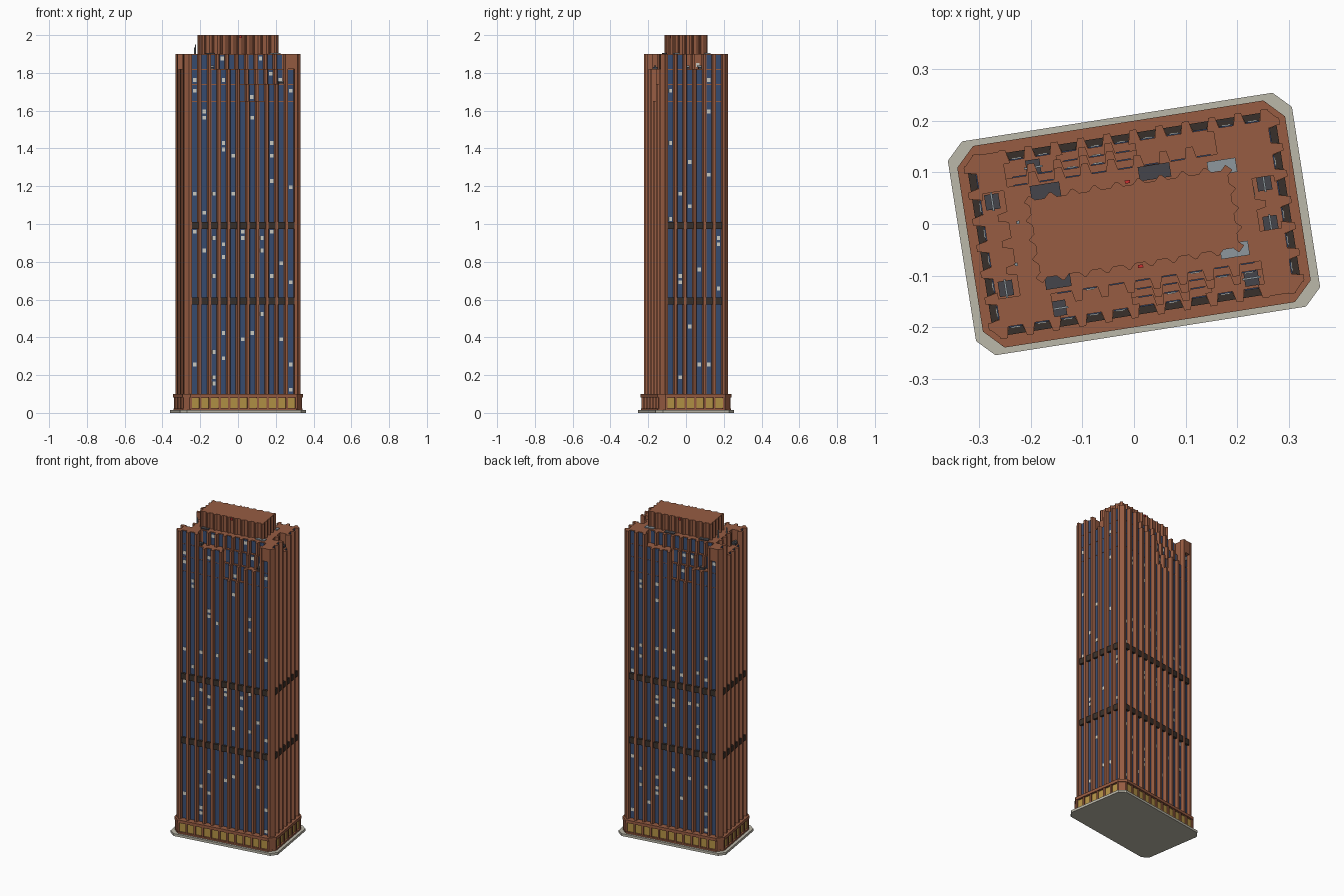
import bpy, bmesh, math, random
from mathutils import Matrix, Vector

if "Cube" in bpy.data.objects:
    bpy.data.objects.remove(bpy.data.objects["Cube"])

random.seed(4)
TH = math.radians(8.9)          # plan rotation of the whole tower
P = 0.0515                      # facade bay spacing
TOP = 1.9
LEVELS = [(0.1, 1.65, 0), (1.65, 1.74, .018), (1.74, 1.82, .034), (1.82, TOP, .05)]
COL = {
    "brick": (.31, .108, .055, 1), "glass": (.04, .075, .17, 1), "dark": (.04, .03, .024, 1),
    "lit": (.62, .62, .56, 1), "gold": (.46, .29, .06, 1), "stone": (.5, .48, .4, 1),
    "slate": (.06, .06, .07, 1), "metal": (.27, .31, .34, 1), "red": (.6, .03, .03, 1),
}
MATS = {}
for n, c in COL.items():
    MATS[n] = bpy.data.materials.new(n)
    MATS[n].diffuse_color = c
parts = {}


def prism(part, mat, pts, z0, z1, ang=0.0):
    """Extrude a plan polygon; collected into one mesh per named part."""
    bm = parts.setdefault((part, mat), bmesh.new())
    R = Matrix.Rotation(ang + TH, 3, 'Z')
    lo = [bm.verts.new(R @ Vector((x, y, z0))) for x, y in pts]
    hi = [bm.verts.new(R @ Vector((x, y, z1))) for x, y in pts]
    bm.faces.new(lo[::-1])
    bm.faces.new(hi)
    n = len(pts)
    for i in range(n):
        j = (i + 1) % n
        bm.faces.new((lo[i], lo[j], hi[j], hi[i]))


def box(part, mat, x0, x1, y0, y1, z0, z1, ang=0.0):
    prism(part, mat, [(x0, y0), (x1, y0), (x1, y1), (x0, y1)], z0, z1, ang)


def chamfered(hx, hy, c):
    return [(hx - c, -hy), (hx, -hy + c), (hx, hy - c), (hx - c, hy),
            (-hx + c, hy), (-hx, hy - c), (-hx, -hy + c), (-hx + c, -hy)]


def trap(s, d0, d1, w0, w1):
    """Trapezoid on a facade: w0 half width at depth d0, w1 at depth d1."""
    return [(s - w0, -d0), (s - w1, -d1), (s + w1, -d1), (s + w0, -d0)]


# paving slab and podium
prism("paving_slab", "stone", chamfered(.338, .21, .033), 0, .015)
prism("podium_core", "brick", chamfered(.308, .184, .032), .015, .1)
prism("podium_base", "brick", chamfered(.32, .196, .036), .015, .024)
prism("podium_cornice", "brick", chamfered(.322, .198, .037), .082, .1)

# tower core and corner piers
box("tower_core", "brick", -.24, .24, -.107, .107, .1, TOP)
for sx in (-1, 1):
    for sy in (-1, 1):
        pier = [(.271, .147), (.2755, .181), (.287, .181), (.31, .157), (.31, .147)]
        prism("corner_pier", "brick", [(sx * x, sy * y) for x, y in pier], .1, TOP)
        pier = [(.283, .18), (.283, .194), (.285, .194), (.318, .16), (.318, .153), (.3, .153)]
        prism("podium_corner", "brick", [(sx * x, sy * y) for x, y in pier], .02, .085)


def step(h, z0, off):
    """Setback depth of a bay whose outer wall stops at height h."""
    return off if z0 >= h - 1e-4 else 0.0


def facade(ang, heights, glass, rib_tip, podium):
    n = len(heights)
    s0 = -(n - 1) / 2 * P
    hw = .0135
    # glazed bays
    for k, h in enumerate(heights):
        s = s0 + k * P
        for z0, z1, off in LEVELS:
            d = glass - step(h, z0, off)
            box("bay_wall", "brick", s - P / 2, s + P / 2, -d, -(glass - .055), z0, z1, ang)
            box("glass_strip", "glass", s - hw, s + hw, -d - .002, -d + .002, z0, z1 - .004, ang)
            m = int((z1 - z0) / .0335)
            for f in range(m):
                z = z0 + .012 + f * .0335
                if random.random() < .09 and min(abs(z - .585), abs(z - .985)) > .03:
                    box("lit_window", "lit", s - .009, s + .009, -d - .004, -d, z, z + .02, ang)
        # louvred mechanical floors
        for z in (.592, .992):
            prism("louvre_band", "dark", trap(s, glass, rib_tip - .006, .0137, .018),
                  z - .018, z + .018, ang)
        # podium windows
        box("podium_window", "gold", s - .02, s + .02, -podium - .003, -podium + .002,
            .026, .08, ang)
    # projecting ribs, following the setbacks
    rd = rib_tip - glass
    for k in range(n + 1):
        s = s0 + (k - .5) * P
        near = heights[max(0, k - 1):k + 1]
        for z0, z1, off in LEVELS:
            d = glass - min(step(h, z0, off) for h in near)
            prism("facade_rib", "brick", trap(s, d - .005, d + rd, .0125, .0065), z0, z1, ang)
        box("podium_column", "brick", s - .006, s + .006, -podium - .01, -podium + .002,
            .02, .085, ang)


long_h = [TOP, TOP, 1.82, 1.82, 1.82, 1.65, 1.65, 1.65, 1.74, 1.74, TOP]
for a in (0, math.pi):
    facade(a, long_h, .159, .181, .184)
    box("corner_cap", "brick", 4.5 * P, 5.5 * P, -.179, -.107, 1.82, TOP, a)
facade(math.pi / 2, [TOP, TOP, 1.82, 1.82, TOP, TOP], .287, .309, .308)
facade(-math.pi / 2, [TOP, 1.82, 1.82, 1.82, 1.82, TOP], .287, .309, .308)

# crown with corrugated walls
crown = []
for a, n, half, dist in ((0, 9, .195, .086), (90, 4, .076, .205),
                         (180, 9, .195, .086), (270, 4, .076, .205)):
    ca, sa = round(math.cos(math.radians(a))), round(math.sin(math.radians(a)))
    w = 2 * half / n
    for k in range(n):
        c = -half + (k + .5) * w
        for f, d in ((-.45, 0), (-.22, -.01), (.22, -.01), (.45, 0)):
            s, e = c + f * w, dist + d
            crown.append((ca * s + sa * e, sa * s - ca * e))
prism("crown", "brick", crown, TOP - .01, 2.0)

# low rooftop plant beside the crown
for x, y, w, m in ((.055, .094, .031, "slate"), (-.16, .09, .029, "slate"),
                   (-.163, -.086, .025, "slate"), (.186, .083, .028, "metal"),
                   (.185, -.08, .028, "metal")):
    box("roof_plant", m, x - w, x + w, y - .014, y + .014, TOP - .01, TOP + .005)

# terrace hatches with rails at the ends of the notches
for x, y, z in ((.206, .139, 1.82), (-.176, .139, 1.74), (-.169, -.139, 1.82), (.209, -.139, 1.74),
                (.262, .04, 1.82), (.262, -.04, 1.82), (-.265, .085, 1.82), (-.265, -.085, 1.82)):
    box("terrace_hatch", "slate", x - .014, x + .014, y - .015, y + .015, z, z + .012)
    if abs(y) > .13:
        box("terrace_rail", "metal", x - .018, x + .018, y - .002, y + .002, z + .012, z + .018)
    else:
        box("terrace_rail", "metal", x - .002, x + .002, y - .018, y + .018, z + .012, z + .018)

# antenna masts and warning lights
for x, y, h in ((-.222, .038, .05), (-.238, -.042, .035)):
    box("antenna", "metal", x - .003, x + .003, y - .003, y + .003, TOP, TOP + h)
for x, y in ((0, .083), (0, -.083)):
    box("warning_light", "red", x - .005, x + .005, y - .003, y + .003, 1.985, 1.998)

# turn the collected meshes into objects
for (name, mat), bm in parts.items():
    bmesh.ops.recalc_face_normals(bm, faces=bm.faces)
    me = bpy.data.meshes.new(name)
    bm.to_mesh(me)
    bm.free()
    me.materials.append(MATS[mat])
    bpy.context.collection.objects.link(bpy.data.objects.new(name, me))

for m in bpy.data.materials:
    if m.users and not m.is_grease_pencil:
        m.use_nodes = True
        m.node_tree.nodes["Principled BSDF"].inputs["Base Color"].default_value = m.diffuse_color
